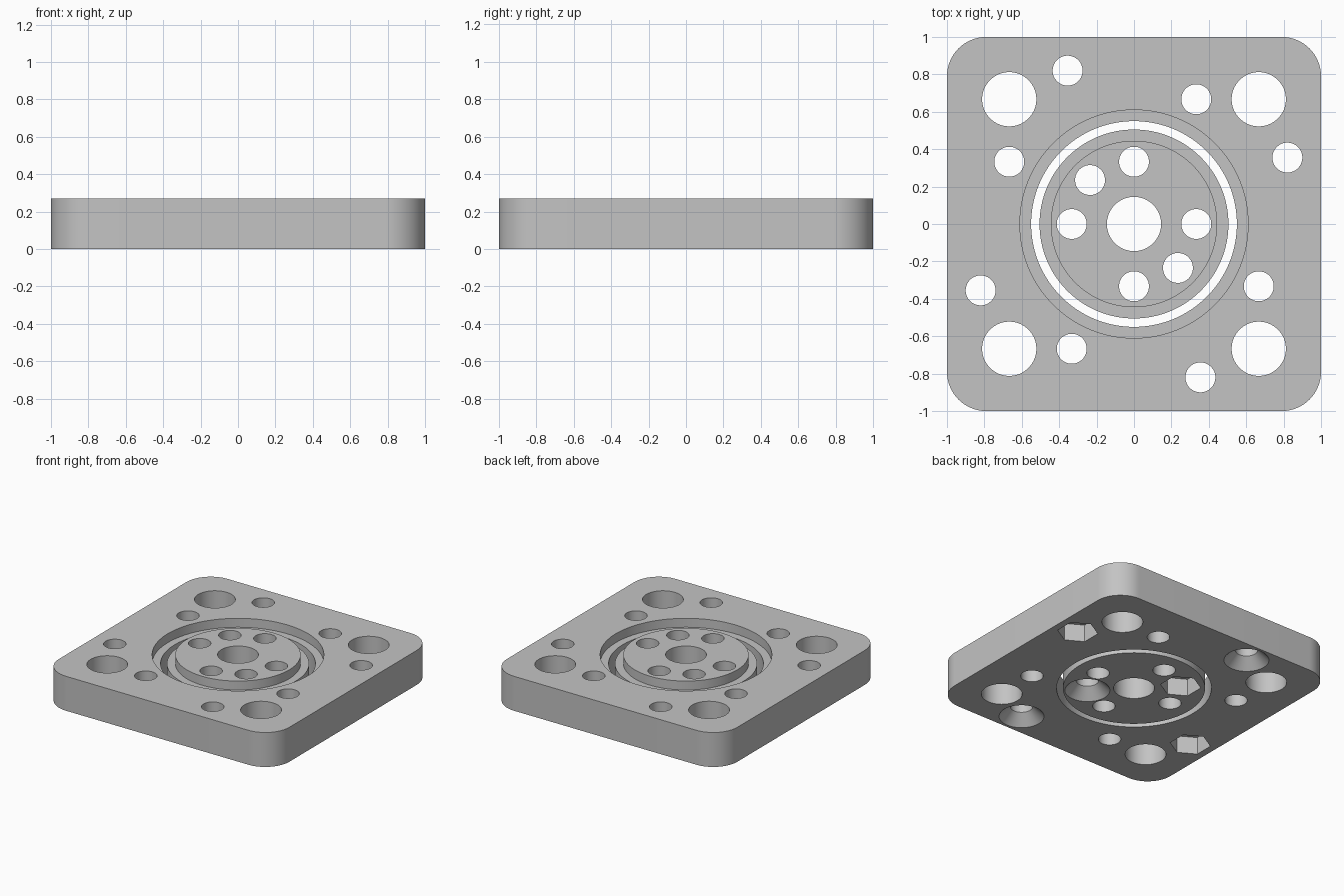
import bpy, bmesh, math
from math import cos, sin, pi

if "Cube" in bpy.data.objects:
    bpy.data.objects.remove(bpy.data.objects["Cube"], do_unlink=True)

HEIGHT = 0.27
LEDGE = 0.20          # height of the ledges beside the ring gap
SMALL, LARGE = 0.08, 0.145
OVER = HEIGHT + 0.1

grey = bpy.data.materials.new("machined_grey")
grey.use_nodes = True
grey.diffuse_color = (0.55, 0.55, 0.55, 1)
grey.node_tree.nodes["Principled BSDF"].inputs["Base Color"].default_value = (0.55, 0.55, 0.55, 1)


def lathe(bm, profile, x=0, y=0, sides=64, turn=0.0):
    """Closed solid turned from (radius, z) points around a vertical axis."""
    rings = []
    for r, z in profile:
        angles = [turn + 2 * pi * i / sides for i in range(sides)]
        rings.append([bm.verts.new((x + r * cos(a), y + r * sin(a), z)) for a in angles])
    for low, high in zip(rings, rings[1:]):
        for i in range(sides):
            j = (i + 1) % sides
            bm.faces.new((low[i], low[j], high[j], high[i]))
    bm.faces.new(rings[0][::-1])
    bm.faces.new(rings[-1])


def finish(bm, name):
    bmesh.ops.recalc_face_normals(bm, faces=bm.faces)
    mesh = bpy.data.meshes.new(name)
    bm.to_mesh(mesh)
    bm.free()
    mesh.materials.append(grey)
    ob = bpy.data.objects.new(name, mesh)
    bpy.context.collection.objects.link(ob)
    return ob


def straight_hole(bm, x, y, r):
    lathe(bm, [(r, -0.1), (r, OVER)], x, y)


def countersunk_hole(bm, x, y):
    lathe(bm, [(0.18, -0.02), (SMALL, 0.08), (SMALL, OVER)], x, y)


def nut_pocket(bm, x, y):
    lathe(bm, [(0.145, -0.1), (0.145, 0.135)], x, y, sides=6, turn=pi / 6)


def cut(ob, *cutters):
    bpy.ops.object.select_all(action='DESELECT')
    bpy.context.view_layer.objects.active = ob
    ob.select_set(True)
    for cutter in cutters:
        cutter.hide_render = True
        mod = ob.modifiers.new("cut", 'BOOLEAN')
        mod.operation = 'DIFFERENCE'
        mod.solver = 'EXACT'
        mod.object = cutter
        bpy.ops.object.modifier_apply(modifier=mod.name)
        bpy.data.objects.remove(cutter, do_unlink=True)
    bpy.ops.object.shade_smooth_by_angle(angle=math.radians(30))


def quarter_turns(x, y):
    for _ in range(4):
        yield x, y
        x, y = -y, x


# Square plate with rounded corners
bm = bmesh.new()
radius, steps = 0.21, 16
outline = []
for corner, (cx, cy) in enumerate(quarter_turns(1 - radius, 1 - radius)):
    for s in range(steps + 1):
        a = (corner + s / steps) * pi / 2
        outline.append(bm.verts.new((cx + radius * cos(a), cy + radius * sin(a), 0)))
base = bm.faces.new(outline)
sides = bmesh.ops.extrude_face_region(bm, geom=[base])
top = [v for v in sides["geom"] if isinstance(v, bmesh.types.BMVert)]
bmesh.ops.translate(bm, verts=top, vec=(0, 0, HEIGHT))
plate = finish(bm, "square_plate")

# Plate openings: stepped centre bore, corner holes, screw holes
bores, pockets = bmesh.new(), bmesh.new()
lathe(bores, [(0.55, -0.1), (0.55, LEDGE), (0.61, LEDGE), (0.61, OVER)], sides=128)
for x, y in quarter_turns(0.667, 0.667):
    straight_hole(bores, x, y, LARGE)
for x, y in quarter_turns(0.333, 0.667):
    straight_hole(bores, x, y, SMALL)
for i, (x, y) in enumerate(quarter_turns(0.82, 0.355)):
    if i % 2 == 0:
        straight_hole(bores, x, y, SMALL)
        nut_pocket(pockets, x, y)
    else:
        countersunk_hole(bores, x, y)
cut(plate, finish(bores, "plate_bores"), finish(pockets, "plate_pockets"))

# Stepped centre disc, separate from the plate
bm = bmesh.new()
lathe(bm, [(0.505, 0), (0.505, LEDGE), (0.445, LEDGE), (0.445, HEIGHT)], sides=128)
disc = finish(bm, "centre_disc")

# Disc openings
bores, pockets = bmesh.new(), bmesh.new()
straight_hole(bores, 0, 0, LARGE)
for x, y in quarter_turns(0.333, 0):
    straight_hole(bores, x, y, SMALL)
straight_hole(bores, -0.235, 0.235, SMALL)
nut_pocket(pockets, -0.235, 0.235)
countersunk_hole(bores, 0.235, -0.235)
cut(disc, finish(bores, "disc_bores"), finish(pockets, "disc_pockets"))
